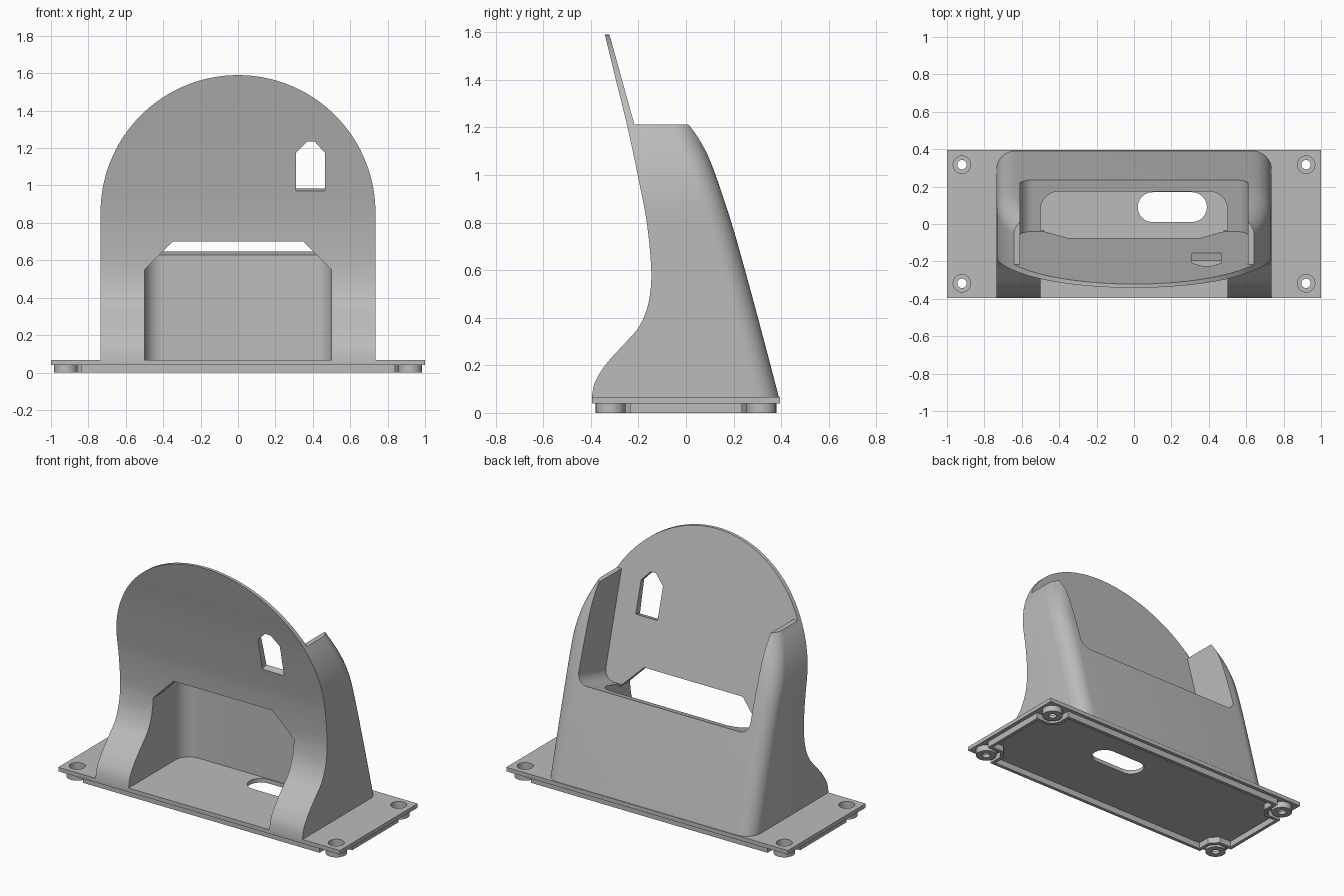
import bpy, bmesh, math
from mathutils import Vector

if "Cube" in bpy.data.objects:
    bpy.data.objects.remove(bpy.data.objects["Cube"])

grey = bpy.data.materials.new("plain grey")
grey.diffuse_color = (0.5, 0.5, 0.5, 1)
grey.use_nodes = True
grey.node_tree.nodes["Principled BSDF"].inputs["Base Color"].default_value = grey.diffuse_color


def make(name, bm):
    bmesh.ops.recalc_face_normals(bm, faces=bm.faces)
    me = bpy.data.meshes.new(name)
    bm.to_mesh(me)
    bm.free()
    me.materials.append(grey)
    ob = bpy.data.objects.new(name, me)
    bpy.context.collection.objects.link(ob)
    return ob


def prism(name, pts, lo, hi, place):
    """Extrude a 2D outline from lo to hi; place(a, b, depth) gives the 3D point."""
    bm = bmesh.new()
    a = [bm.verts.new(place(p[0], p[1], lo)) for p in pts]
    b = [bm.verts.new(place(p[0], p[1], hi)) for p in pts]
    bm.faces.new(a)
    bm.faces.new(b)
    for i in range(len(pts)):
        j = (i + 1) % len(pts)
        bm.faces.new((a[i], a[j], b[j], b[i]))
    return make(name, bm)


def arc(cx, cy, r, a0, a1, n=12):
    return [(cx + r * math.cos(math.radians(a0 + (a1 - a0) * i / n)),
             cy + r * math.sin(math.radians(a0 + (a1 - a0) * i / n))) for i in range(n + 1)]


def circle(cx, cy, r, n=32):
    return arc(cx, cy, r, 0, 360 * (n - 1) / n, n - 1)


def cut(ob, cutters):
    bpy.context.view_layer.objects.active = ob
    for c in cutters:
        m = ob.modifiers.new("cut", 'BOOLEAN')
        m.operation, m.solver, m.object = 'DIFFERENCE', 'EXACT', c
        bpy.ops.object.modifier_apply(modifier=m.name)
    for c in cutters:
        bpy.data.objects.remove(c)


def curve(pts, z):
    """Smooth curve through (z, y) points."""
    n = len(pts)
    s = lambda i, j: (pts[j][1] - pts[i][1]) / (pts[j][0] - pts[i][0])
    k = 0
    while k < n - 2 and z > pts[k + 1][0]:
        k += 1
    m0, m1 = s(max(k - 1, 0), k + 1), s(k, min(k + 2, n - 1))
    h = pts[k + 1][0] - pts[k][0]
    t = (z - pts[k][0]) / h
    return ((2*t**3 - 3*t*t + 1) * pts[k][1] + (t**3 - 2*t*t + t) * h * m0
            + (3*t*t - 2*t**3) * pts[k + 1][1] + (t**3 - t*t) * h * m1)


flat = lambda a, b, d: (a, b, d)      # outline seen from above
upright = lambda a, b, d: (a, d, b)   # outline seen from the front
sideways = lambda a, b, d: (d, a, b)  # outline seen from the side

# Leaning frame of the rest
K = 0.276
L = math.hypot(1, K)
O = Vector((0, -0.04, 0.57))
N = Vector((0, 1, K)) / L
U = Vector((0, -K, 1)) / L
leaning = lambda a, b, d: O + Vector((a, 0, 0)) + U * b + N * d

# Body: arched outline, curved front and back, rounded rear edges
FRONT = [(.06, -.396), (.1, -.391), (.14, -.378), (.2, -.34), (.25, -.297), (.3, -.25),
         (.35, -.205), (.42, -.17), (.5, -.151), (.6, -.146), (.8, -.165), (1, -.203),
         (1.21, -.248), (1.4, -.295), (1.59, -.341)]
BACK = [(.06, .392), (.3, .329), (.52, .27), (.77, .2), (.92, .152), (1.06, .102),
        (1.2, .045), (1.4, -.02), (1.59, -.08)]
W, ZC, R = 0.735, 0.855, 0.1
rows = [(.06 + (ZC - .06) * i / 36, W, 1) for i in range(36)]
for i in range(37):
    t = math.radians(89 * i / 36)
    rows.append((ZC + W * math.sin(t), W * math.cos(t), math.cos(t)))
bm = bmesh.new()
rings = []
for z, w, c in rows:
    half = [(w, curve(FRONT, z))]
    for i in range(11):
        a = math.radians(9 * i)
        half.append((w - min(R * (1 - math.cos(a)) / c, w * (.5 + .04 * i) * i / 10),
                     curve(BACK, z) - R * (1 - math.sin(a))))
    ring = half + [(-x, y) for x, y in reversed(half)]
    rings.append([bm.verts.new((x, y, z)) for x, y in ring])
for p, q in zip(rings, rings[1:]):
    for i in range(len(p)):
        j = (i + 1) % len(p)
        bm.faces.new((p[i], p[j], q[j], q[i]))
bm.faces.new(rings[0])
bm.faces.new(rings[-1])
body = make("stand_body", bm)

# Openings in the body
pocket = prism("pocket", [(-.61, 1.4)] + arc(-.54, .07, .07, 180, 270)
               + arc(.54, .07, .07, 270, 360) + [(.61, 1.4)], 0, 1, leaning)
ry = lambda z: O.y - K * (z - O.z) + .0005
arm_top = prism("arm_top", [(ry(1.212), 1.212), (.8, 1.212), (.8, 1.9), (ry(1.9), 1.9)],
                -1, 1, sideways)
cavity = prism("cavity", [(-.5, -.035), (.5, -.035)] + arc(.4, .075, .1, 0, 90)
               + arc(-.4, .075, .1, 90, 180), 0, .68, flat)
mouth = prism("mouth", [(-.5, -.1), (.5, -.1), (.5, .55), (.35, .7), (-.35, .7), (-.5, .55)],
              -.7, .03, upright)
win_b = lambda z: (z + .003 - O.z) * L - .042   # height on the leaning sheet
window = prism("window", [(.31, win_b(1.02)), (.465, win_b(1.02)), (.465, win_b(1.22)),
                          (.41, win_b(1.28)), (.37, win_b(1.28)), (.31, win_b(1.22))],
               -.3, .1, leaning)
cut(body, [pocket, arm_top, cavity, mouth, window])

# Base plate with cable slot and screw holes
plate = prism("base_plate", [(-1, -.395), (1, -.395), (1, .395), (-1, .395)], .04, .066, flat)
slot = prism("slot", arc(.31, .09, .08, -90, 90) + arc(.1, .09, .08, 90, 270), -.1, .2, flat)
corners = [(sx * .92, sy * .317) for sx in (-1, 1) for sy in (-1, 1)]
cut(plate, [slot] + [prism("bore", circle(x, y, .047), -.1, .2, flat) for x, y in corners])

# Screw bosses with a recessed seat
parts = [body, plate]
for x, y in corners:
    boss = prism("screw_boss", circle(x, y, .0625), 0, .04, flat)
    cut(boss, [prism("seat", circle(x, y, .047), .02, .2, flat),
               prism("hole", circle(x, y, .025), -.1, .2, flat)])
    parts.append(boss)


# Rim under the plate, stepping around the bosses
def rim_outline(t):
    q = [(.975 - t, .235 - t), (.88 - t * .6, .235 - t), (.84 - t, .28 - t * .6), (.84 - t, .372 - t)]
    top = q + [(-x, y) for x, y in reversed(q)]
    return top + [(-x, -y) for x, y in top]


rim = prism("base_rim", rim_outline(0), 0, .041, flat)
cut(rim, [prism("rim_inside", rim_outline(.022), -.1, .2, flat)])
parts.append(rim)

# Smooth curved faces, keep edges sharp
for ob in parts:
    bpy.ops.object.select_all(action='DESELECT')
    ob.select_set(True)
    bpy.context.view_layer.objects.active = ob
    bpy.ops.object.shade_smooth_by_angle(angle=math.radians(25))
